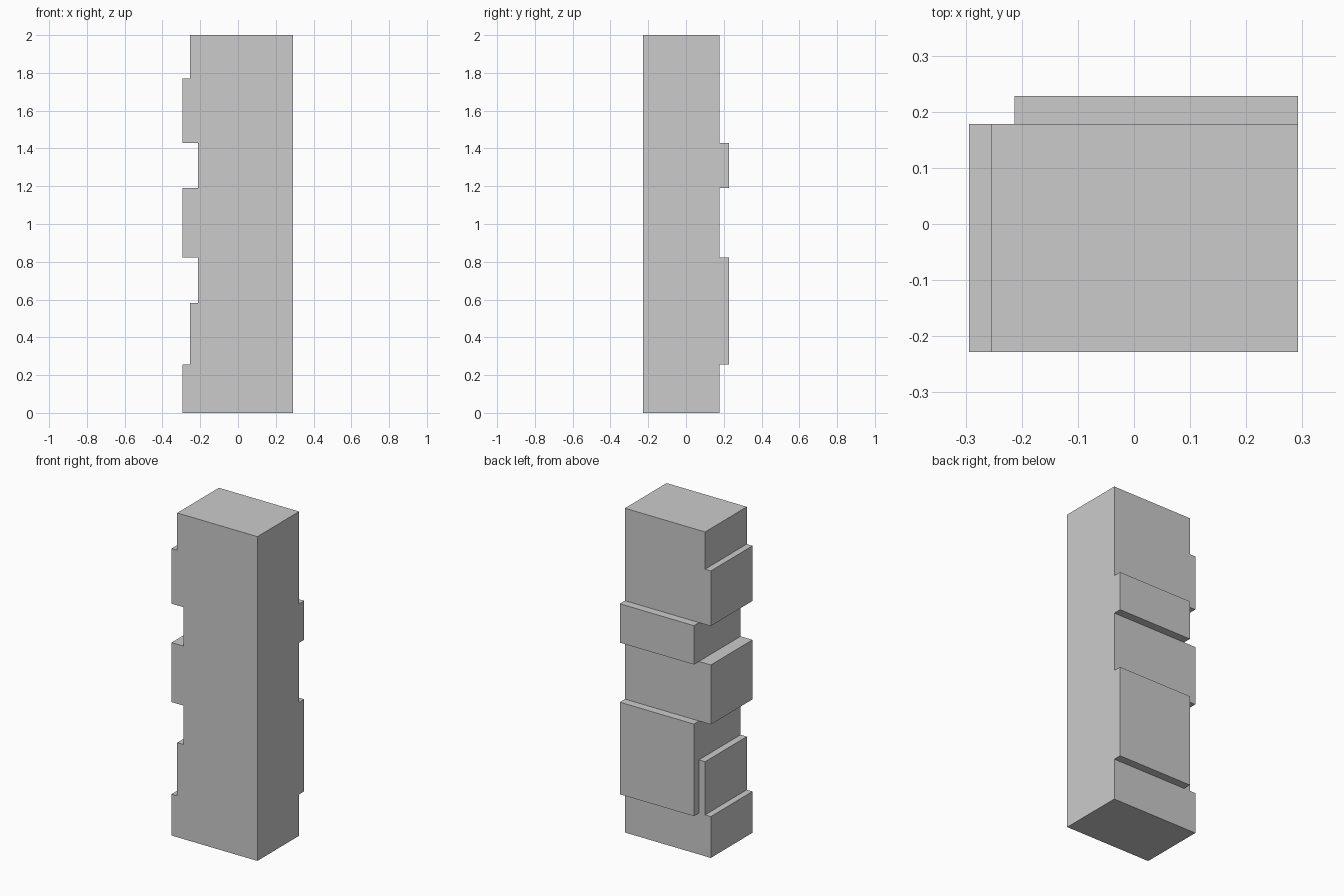
import bpy, bmesh

if "Cube" in bpy.data.objects:
    bpy.data.objects.remove(bpy.data.objects["Cube"])

RIGHT, FRONT, BACK, PROUD = 0.292, -0.228, 0.178, 0.228
DEEP, MID, WIDE = -0.213, -0.255, -0.294

# Left edge of each stone course: (top z, left x)
COURSES = [(0.255, WIDE), (0.583, MID), (0.823, DEEP), (1.19, WIDE),
           (1.43, DEEP), (1.77, WIDE), (2.0, MID)]


def extruded(name, profile, y0, y1):
    """Extrude an x-z profile from y0 to y1."""
    bm = bmesh.new()
    face = bm.faces.new([bm.verts.new((x, y0, z)) for x, z in profile])
    ext = bmesh.ops.extrude_face_region(bm, geom=[face])
    verts = [g for g in ext["geom"] if isinstance(g, bmesh.types.BMVert)]
    bmesh.ops.translate(bm, verts=verts, vec=(0, y1 - y0, 0))
    bmesh.ops.recalc_face_normals(bm, faces=bm.faces)
    mesh = bpy.data.meshes.new(name)
    bm.to_mesh(mesh)
    bm.free()
    obj = bpy.data.objects.new(name, mesh)
    bpy.context.collection.objects.link(obj)
    return obj


# Pillar core with the stepped left side
profile, z = [(RIGHT, 2.0), (RIGHT, 0.0)], 0.0
for top, left in COURSES:
    profile += [(left, z), (left, top)]
    z = top
pillar = extruded("stone_pillar", profile, FRONT, BACK)

# Proud blocks on the back, merged into the core
for i, (z0, z1) in enumerate([(0.255, 0.823), (1.19, 1.43)]):
    block = extruded(f"back_block_{i + 1}",
                     [(DEEP, z0), (RIGHT, z0), (RIGHT, z1), (DEEP, z1)],
                     BACK - 0.1, PROUD)
    block.hide_render = True
    block.hide_set(True)
    mod = pillar.modifiers.new(f"join_block_{i + 1}", "BOOLEAN")
    mod.operation = "UNION"
    mod.solver = "EXACT"
    mod.object = block
